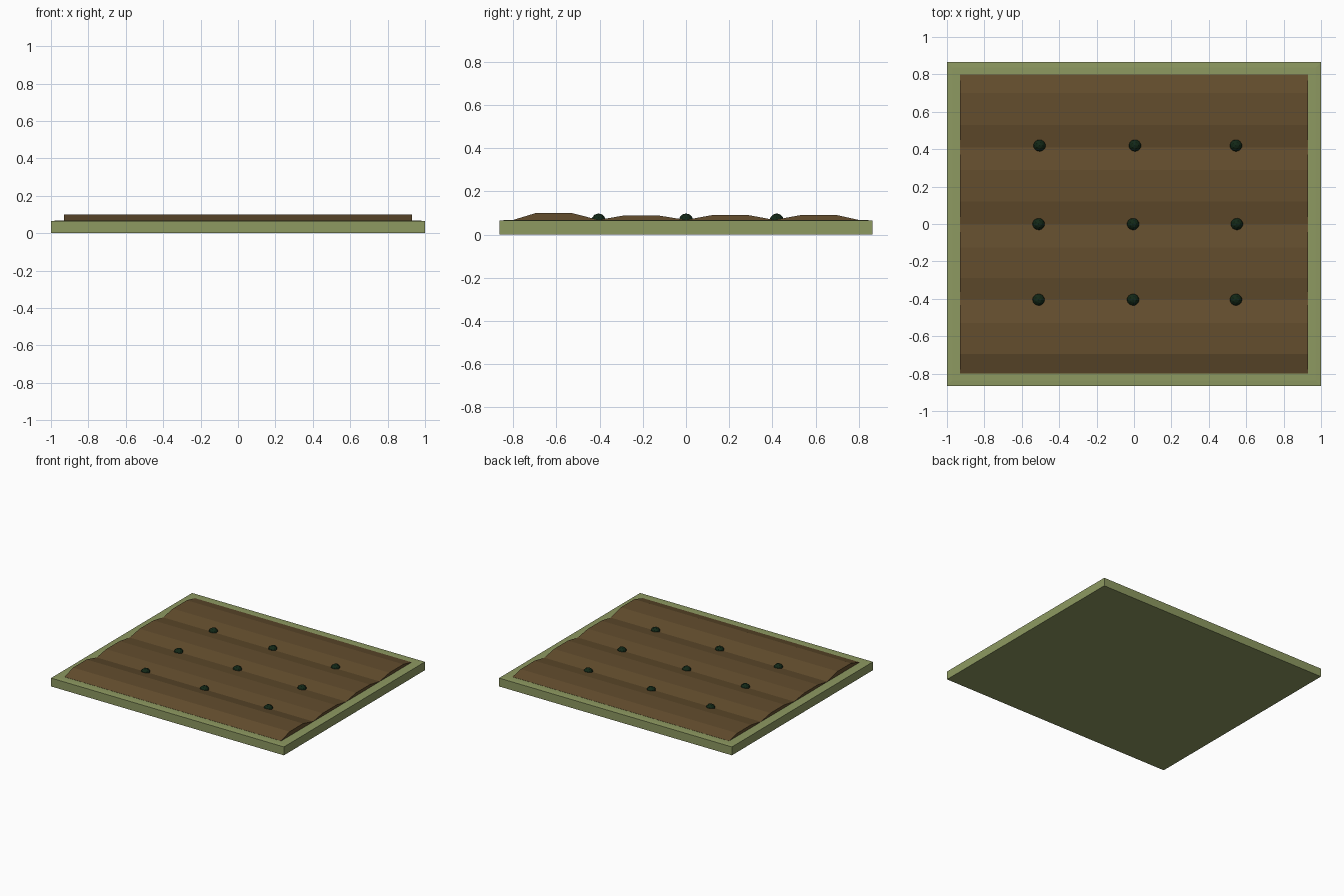
import bpy, bmesh
from mathutils import Matrix

cube = bpy.data.objects.get("Cube")
if cube:
    bpy.data.objects.remove(cube, do_unlink=True)


def material(name, rgb):
    m = bpy.data.materials.new(name)
    m.use_nodes = True
    m.diffuse_color = (*rgb, 1)
    m.node_tree.nodes["Principled BSDF"].inputs["Base Color"].default_value = (*rgb, 1)
    return m


def add_object(name, bm, mat):
    bmesh.ops.recalc_face_normals(bm, faces=bm.faces)
    mesh = bpy.data.meshes.new(name)
    bm.to_mesh(mesh)
    bm.free()
    mesh.materials.append(mat)
    ob = bpy.data.objects.new(name, mesh)
    bpy.context.collection.objects.link(ob)
    return ob


grass = material("grass_green", (0.27, 0.32, 0.12))
soil = material("soil_brown", (0.125, 0.075, 0.027))
sprout = material("sprout_dark_green", (0.006, 0.02, 0.008))

# Grass slab with a very slightly raised top
RIM = 0.065
bm = bmesh.new()
bmesh.ops.create_cube(bm, size=1, matrix=Matrix.Translation((0, 0, RIM / 2)) @ Matrix.Diagonal((2, 1.73, RIM, 1)))
top = [f for f in bm.faces if f.normal.z > 0.9]
bmesh.ops.inset_region(bm, faces=top, thickness=0.04, depth=0.002)
add_object("grass_base", bm, grass)

# Four ploughed ridges: each is a flat-topped profile extruded along x
HALF = 0.93
ridges = [  # start, crest start, crest end, end, height
    (-0.80, -0.695, -0.53, -0.405, 0.10),
    (-0.405, -0.29, -0.125, 0, 0.088),
    (0, 0.12, 0.29, 0.41, 0.09),
    (0.41, 0.53, 0.70, 0.80, 0.09),
]
for i, (a, b, c, d, h) in enumerate(ridges):
    bm = bmesh.new()
    low = RIM + 0.003
    outline = [(a, 0.05), (a, low), (b, h), (c, h), (d, low), (d, 0.05)]
    face = bm.faces.new([bm.verts.new((-HALF, y, z)) for y, z in outline])
    ext = bmesh.ops.extrude_face_region(bm, geom=[face])
    moved = [v for v in ext["geom"] if isinstance(v, bmesh.types.BMVert)]
    bmesh.ops.translate(bm, verts=moved, vec=(2 * HALF, 0, 0))
    add_object(f"soil_ridge_{i + 1}", bm, soil)

# Sprouts planted in the furrows
rows = [(-0.405, (-0.51, -0.005, 0.545)), (0, (-0.51, -0.005, 0.55)), (0.42, (-0.505, 0.005, 0.545))]
for r, (y, xs) in enumerate(rows):
    for c, x in enumerate(xs):
        bm = bmesh.new()
        bmesh.ops.create_icosphere(bm, subdivisions=2, radius=0.034, matrix=Matrix.Translation((x, y, 0.064)))
        add_object(f"sprout_{r + 1}_{c + 1}", bm, sprout)
